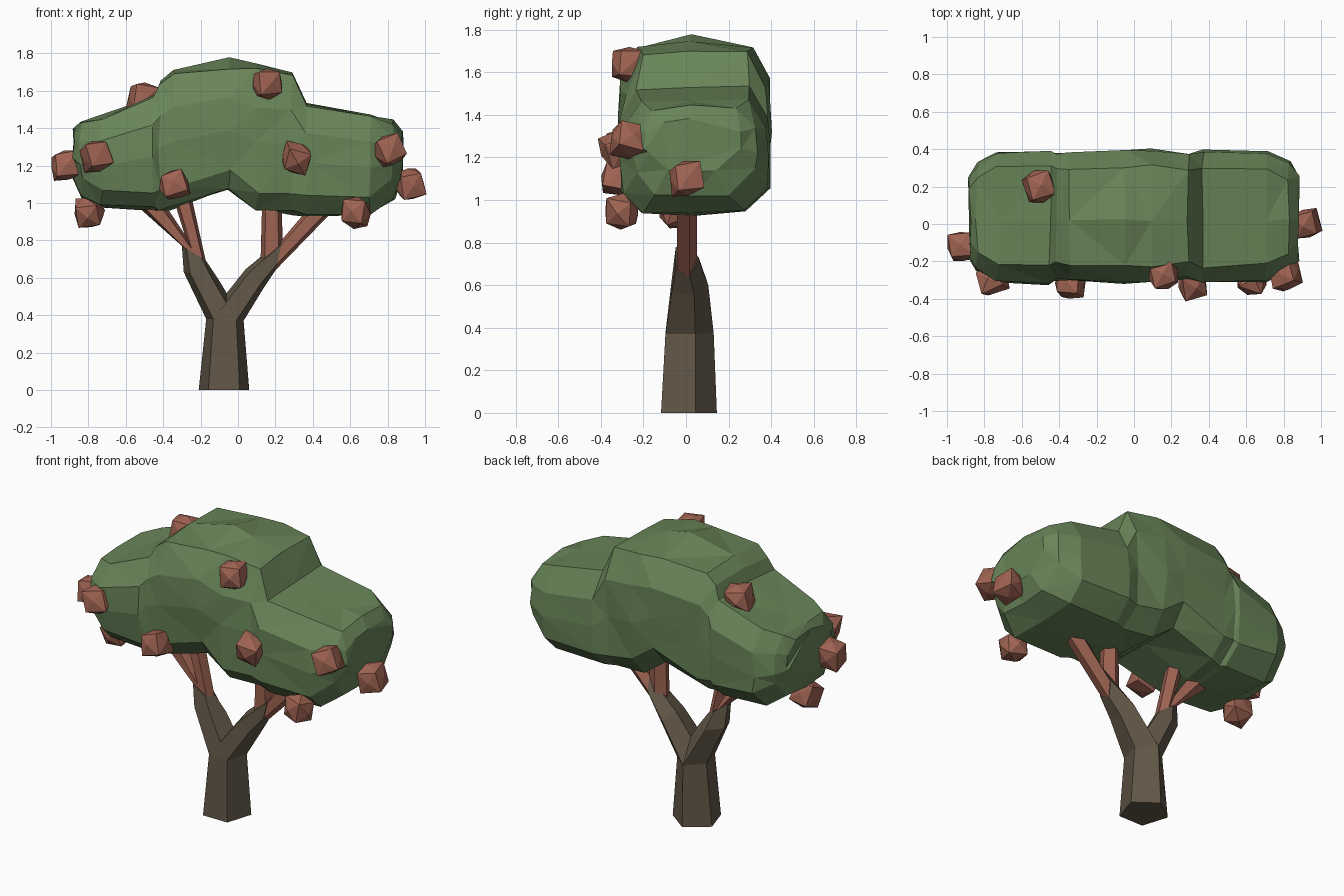
import bpy, bmesh, random
from math import cos, sin, pi
from mathutils import Vector, Euler

random.seed(4)
if "Cube" in bpy.data.objects:
    bpy.data.objects.remove(bpy.data.objects["Cube"])


def material(name, rgb):
    m = bpy.data.materials.new(name)
    m.use_nodes = True
    m.diffuse_color = (*rgb, 1)
    m.node_tree.nodes["Principled BSDF"].inputs["Base Color"].default_value = (*rgb, 1)
    return m


GREEN = material("leaf green", (0.14, 0.235, 0.10))
BROWN = material("bark brown", (0.12, 0.095, 0.063))
RED = material("terracotta red", (0.345, 0.125, 0.085))


def finish(bm, name, mat):
    bmesh.ops.recalc_face_normals(bm, faces=bm.faces)
    mesh = bpy.data.meshes.new(name)
    bm.to_mesh(mesh)
    bm.free()
    mesh.materials.append(mat)
    obj = bpy.data.objects.new(name, mesh)
    bpy.context.collection.objects.link(obj)
    return obj


def loft(name, rings, mat, jitter=0.0):
    """Skin a list of equal-length point rings and cap both ends."""
    bm = bmesh.new()
    loops = [[bm.verts.new(Vector(p) + jitter * Vector([random.uniform(-1, 1) for _ in range(3)]))
              for p in ring] for ring in rings]
    n = len(loops[0])
    for a, b in zip(loops, loops[1:]):
        for i in range(n):
            j = (i + 1) % n
            bm.faces.new((a[i], a[j], b[j], b[i]))
    bm.faces.new(loops[0])
    bm.faces.new(loops[-1])
    if jitter:
        bmesh.ops.triangulate(bm, faces=bm.faces, quad_method='SHORT_EDGE')
    return finish(bm, name, mat)


def limb_ring(outer, inner, radius_y, y=0.0):
    """Pentagon spanning two (x, z) points, its single corner towards the back."""
    o, i = Vector((outer[0], y, outer[1])), Vector((inner[0], y, inner[1]))
    mid, u = (o + i) / 2, (o - i) / 2 / cos(pi / 10)
    angles = [pi / 2 + 2 * pi * k / 5 for k in range(5)]
    return [mid + u * cos(a) + Vector((0, radius_y * sin(a), 0)) for a in angles]


# Trunk and its two forking limbs
loft("trunk", [limb_ring((-0.21, 0), (0.06, 0), 0.145),
               limb_ring((-0.17, 0.38), (0.03, 0.37), 0.125, 0.005)], BROWN)
loft("right_limb", [limb_ring((-0.17, 0.38), (0.03, 0.37), 0.125, 0.005),
                    limb_ring((-0.29, 0.63), (-0.11, 0.60), 0.09, 0.01),
                    limb_ring((-0.30, 0.77), (-0.17, 0.69), 0.06)], BROWN)
loft("left_limb", [limb_ring((0.03, 0.37), (-0.17, 0.38), 0.125, 0.005),
                   limb_ring((0.14, 0.55), (0.04, 0.645), 0.095, 0.01),
                   limb_ring((0.20, 0.64), (0.24, 0.81), 0.06)], BROWN)

# Branches that carry the crown
for name, low, high, radius in (
        ("right_outer_branch", ((-0.30, 0.77), (-0.19, 0.69)), ((-0.58, 1.02), (-0.43, 1.05)), 0.05),
        ("right_inner_branch", ((-0.26, 0.75), (-0.17, 0.68)), ((-0.35, 1.04), (-0.25, 1.04)), 0.05),
        ("left_inner_branch", ((0.12, 0.67), (0.24, 0.79)), ((0.13, 1.04), (0.23, 1.04)), 0.052),
        ("left_outer_branch", ((0.19, 0.63), (0.24, 0.81)), ((0.54, 0.99), (0.42, 1.02)), 0.052)):
    loft(name, [limb_ring(*low, radius), limb_ring(*high, radius)], RED)


# Leafy crown: cross-sections along x, each with bottom, top and side inset
def crown_ring(x, bottom, top, inset, peak=0.0):
    f, b = -0.318 + inset, 0.397 - inset
    shoulder = 0.34 * (top - bottom)
    mid = (bottom + top) / 2 - 0.02
    return [(x, f + 0.10, bottom), (x, f + 0.02, bottom + 0.09), (x, f, mid),
            (x, f + 0.01, top - shoulder * 0.8), (x, f + 0.09, top - 0.01),
            (x, 0.02, top + peak),
            (x, b - 0.09, top), (x, b - 0.01, top - shoulder * 0.7), (x, b, mid),
            (x, b - 0.01, bottom + 0.11), (x, b - 0.12, bottom), (x, 0.03, bottom - 0.01)]


loft("leafy_crown", [crown_ring(*s) for s in (
    (-0.88, 1.14, 1.39, 0.13), (-0.84, 1.04, 1.43, 0.07), (-0.73, 0.98, 1.46, 0.01),
    (-0.45, 0.97, 1.57, 0), (-0.42, 0.97, 1.65, 0.02), (-0.35, 0.98, 1.71, 0.01),
    (-0.05, 1.08, 1.73, 0, 0.045),
    (0.10, 0.97, 1.72, 0, 0.02), (0.29, 0.95, 1.70, 0.02), (0.37, 0.945, 1.53, 0),
    (0.71, 0.945, 1.465, 0.01), (0.83, 1.03, 1.44, 0.07), (0.88, 1.14, 1.38, 0.13))],
    GREEN, jitter=0.01)

# Faceted fruit: poked cubes turned at random
fruit = ((-0.92, -0.12, 1.20), (-0.76, -0.30, 1.25), (-0.80, -0.05, 0.95), (-0.34, -0.32, 1.10),
         (-0.51, 0.20, 1.56), (0.16, -0.27, 1.64), (0.31, -0.32, 1.24), (0.81, -0.27, 1.28),
         (0.92, 0.0, 1.10), (0.63, -0.30, 0.945))
for k, place in enumerate(fruit, 1):
    bm = bmesh.new()
    bmesh.ops.create_cube(bm, size=0.12)
    bmesh.ops.poke(bm, faces=bm.faces, offset=0.022)
    for v in bm.verts:
        v.co *= random.uniform(0.9, 1.1)
    turn = Euler([random.uniform(-0.4, 0.4) for _ in range(3)])
    bmesh.ops.rotate(bm, verts=bm.verts, matrix=turn.to_matrix())
    finish(bm, f"fruit_{k}", RED).location = place
